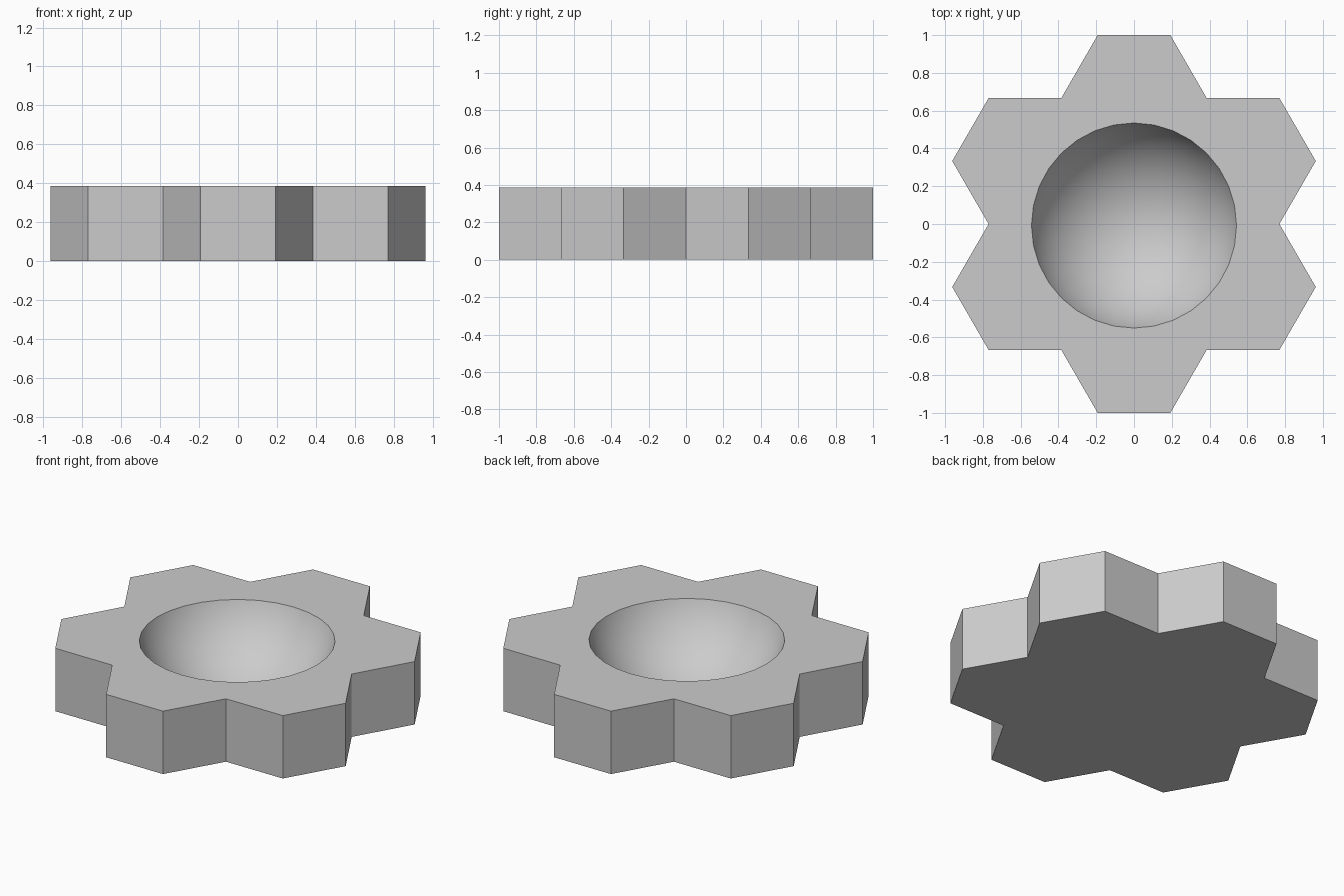
import bpy, bmesh
from math import radians, cos, sin, sqrt, atan2

if "Cube" in bpy.data.objects:
    bpy.data.objects.remove(bpy.data.objects["Cube"])

S = 2 / (3 * sqrt(3))      # hexagon side, also the block height
R = 1.5 * S                # bowl sphere radius


def new_object(name, bm):
    bmesh.ops.recalc_face_normals(bm, faces=bm.faces)
    mesh = bpy.data.meshes.new(name)
    bm.to_mesh(mesh)
    bm.free()
    obj = bpy.data.objects.new(name, mesh)
    bpy.context.collection.objects.link(obj)
    return obj


# Block: outline of seven joined hexagons, extruded upward
tip_r = sqrt(7) * S
tip_a = atan2(sqrt(3) / 2, 2.5)
outline = []
for k in range(6):
    a = radians(60 * k)
    outline += [(2 * S, a), (tip_r, a + tip_a), (tip_r, a + radians(60) - tip_a)]
bm = bmesh.new()
base = bm.faces.new([bm.verts.new((r * cos(a), r * sin(a), 0)) for r, a in outline])
ext = bmesh.ops.extrude_face_region(bm, geom=[base], use_keep_orig=True)
top = [v for v in ext["geom"] if isinstance(v, bmesh.types.BMVert)]
bmesh.ops.translate(bm, verts=top, vec=(0, 0, S))
block = new_object("hexagon_flower_dish", bm)

# Cutter: sphere reaching almost to the underside
bm = bmesh.new()
bmesh.ops.create_uvsphere(bm, u_segments=32, v_segments=32, radius=R)
bmesh.ops.translate(bm, verts=bm.verts, vec=(0, -0.008, R + 0.002))
cutter = new_object("bowl_cutter", bm)
for p in cutter.data.polygons:
    p.use_smooth = True

# Carve the bowl
mod = block.modifiers.new("bowl", "BOOLEAN")
mod.operation = "DIFFERENCE"
mod.solver = "EXACT"
mod.object = cutter
bpy.context.view_layer.objects.active = block
block.select_set(True)
bpy.ops.object.modifier_apply(modifier=mod.name)
bpy.data.objects.remove(cutter)
bpy.ops.object.shade_smooth_by_angle(angle=radians(25))
